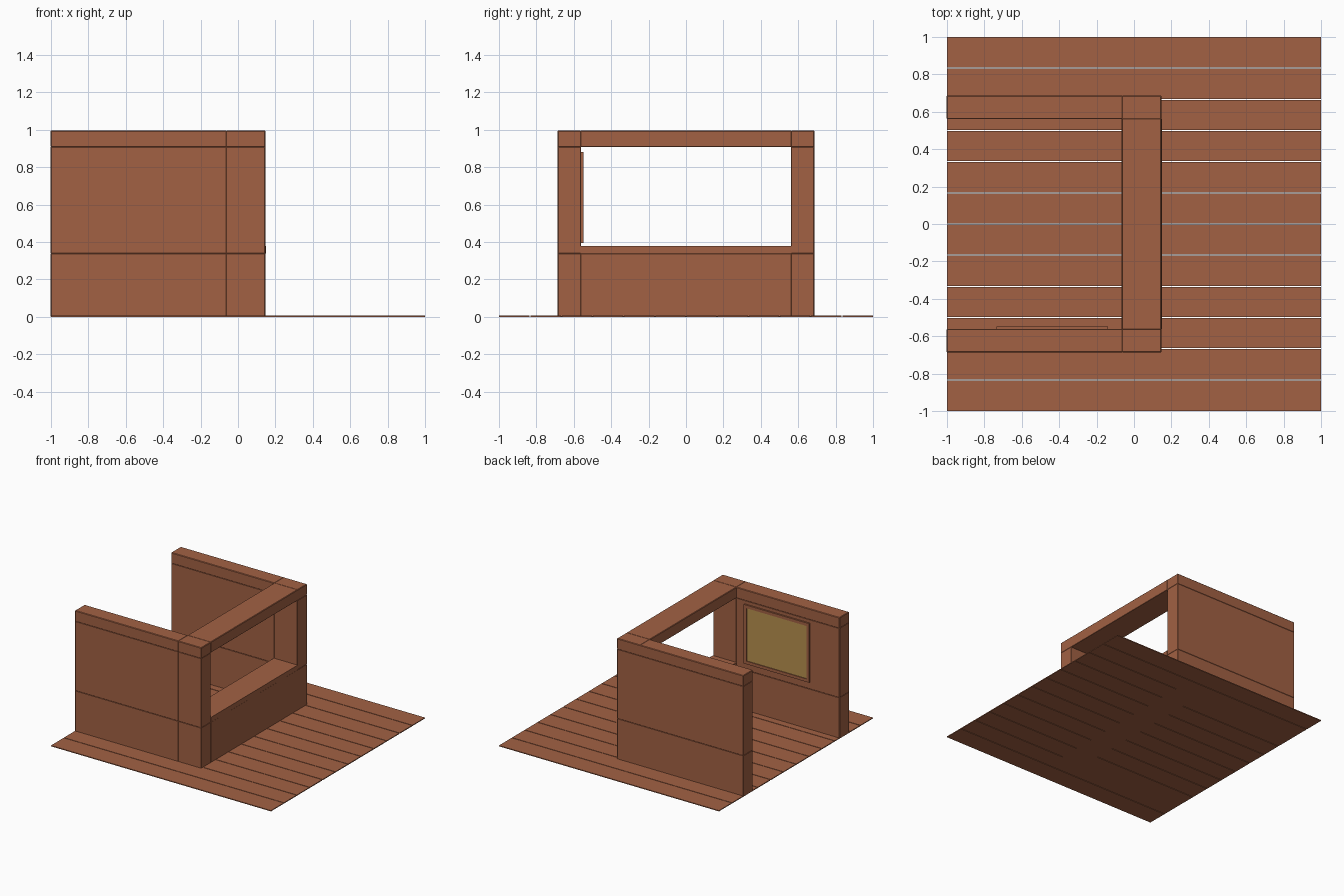
import bpy, bmesh
from mathutils import Vector

if "Cube" in bpy.data.objects:
    bpy.data.objects.remove(bpy.data.objects["Cube"])


def material(name, color):
    m = bpy.data.materials.new(name)
    m.diffuse_color = (*color, 1)
    m.use_nodes = True
    m.node_tree.nodes["Principled BSDF"].inputs["Base Color"].default_value = m.diffuse_color
    return m


wood = material("wood", (0.36, 0.12, 0.057))
parchment = material("parchment", (0.48, 0.28, 0.078))


def finish(name, bm, mat):
    me = bpy.data.meshes.new(name)
    bm.to_mesh(me)
    bm.free()
    me.materials.append(mat)
    ob = bpy.data.objects.new(name, me)
    bpy.context.collection.objects.link(ob)
    return ob


def box(name, lo, hi, mat):
    lo, hi = Vector(lo), Vector(hi)
    bm = bmesh.new()
    bmesh.ops.create_cube(bm, size=1)
    for v in bm.verts:
        v.co = (lo + hi) / 2 + Vector(a * b for a, b in zip(v.co, hi - lo))
    return finish(name, bm, mat)


# Floor: twelve thin planks with narrow gaps
pitch, gap = 2 / 12, 0.005
for i in range(12):
    y0 = -1 + i * pitch
    box(f"floor_plank_{i + 1}",
        (-1, y0 + (gap / 2 if i else 0), 0),
        (1, y0 + pitch - (gap / 2 if i < 11 else 0), 0.007), wood)

# Booth walls: outer skin of the occupied cells in a coarse grid
X = [-1, -0.063, 0.145]
Y = [-0.685, -0.563, 0.563, 0.685]
Z = [0, 0.338, 0.908, 0.994]
cells = {(i, j, k) for i in range(2) for j in (0, 2) for k in range(3)}  # side walls
cells |= {(1, 1, 0), (1, 1, 2)}                                          # low front wall, lintel

bm = bmesh.new()
for c in cells:
    for axis in range(3):
        for step in (0, 1):
            n = list(c)
            n[axis] += 1 if step else -1
            if tuple(n) in cells:
                continue
            corners = []
            for a, b in ((0, 0), (1, 0), (1, 1), (0, 1)):
                p = list(c)
                p[axis] += step
                p[(axis + 1) % 3] += a
                p[(axis + 2) % 3] += b
                corners.append(bm.verts.new((X[p[0]], Y[p[1]], Z[p[2]])))
            bm.faces.new(corners if step else corners[::-1])
bmesh.ops.remove_doubles(bm, verts=bm.verts, dist=1e-4)
# Raise each panel slightly so the seams read as grooves
bm.normal_update()
bmesh.ops.inset_individual(bm, faces=[f for f in bm.faces if f.normal.z > -0.5],
                           thickness=0.003, depth=0.002)
finish("booth_walls", bm, wood)

# Counter slab on the low front wall
box("counter_top", (-0.067, -0.563, 0.338), (0.149, 0.563, 0.378), wood)

# Notice board on the inner face of one side wall
bx, bz, yw, r = (-0.735, -0.14), (0.395, 0.88), -0.562, 0.025
box("board_panel", (bx[0] + r, yw, bz[0] + r), (bx[1] - r, yw + 0.008, bz[1] - r), parchment)
for name, z in (("board_rail_bottom", bz[0]), ("board_rail_top", bz[1] - r)):
    box(name, (bx[0], yw, z), (bx[1], yw + 0.014, z + r), wood)
for name, x in (("board_stile_left", bx[0]), ("board_stile_right", bx[1] - r)):
    box(name, (x, yw, bz[0] + r), (x + r, yw + 0.014, bz[1] - r), wood)
